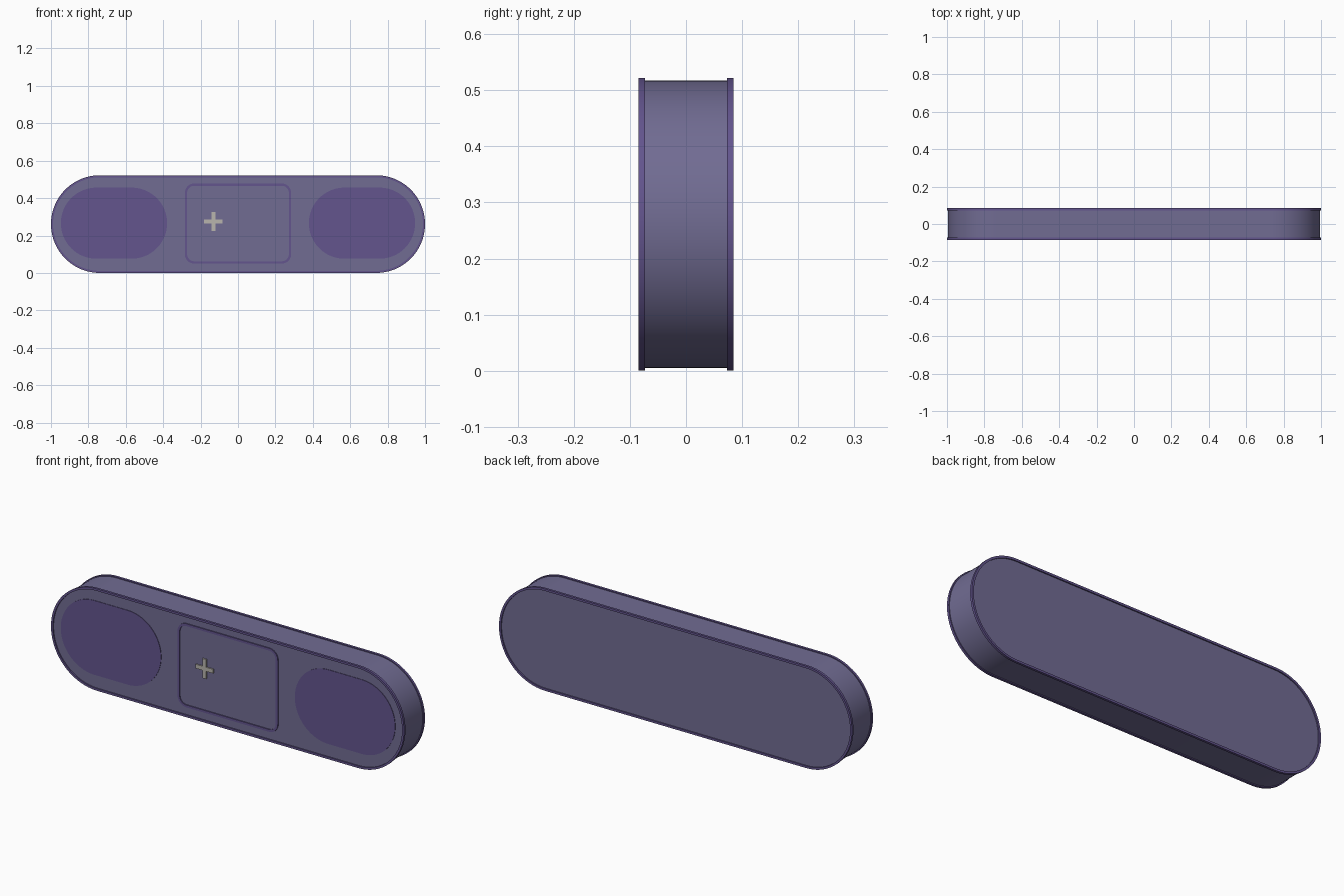
import bpy, bmesh
from math import sin, cos, pi, radians

if "Cube" in bpy.data.objects:
    bpy.data.objects.remove(bpy.data.objects["Cube"])

MID = 0.261  # height of the centre line


def material(name, rgb):
    m = bpy.data.materials.new(name)
    m.diffuse_color = (*rgb, 1)
    m.use_nodes = True
    m.node_tree.nodes["Principled BSDF"].inputs["Base Color"].default_value = m.diffuse_color
    return m


SHELL = material("shell_grey_violet", (0.165, 0.150, 0.290))
VIOLET = material("trim_violet", (0.125, 0.090, 0.270))
PALE = material("pale_grey", (0.48, 0.46, 0.42))


def rounded(cx, cz, hw, hh, r, n=24):
    """Rounded rectangle outline in the XZ plane."""
    pts = []
    for k, (sx, sz) in enumerate([(1, 1), (-1, 1), (-1, -1), (1, -1)]):
        for i in range(n + 1):
            a = (k + i / n) * pi / 2
            pts.append((cx + sx * (hw - r) + r * cos(a), cz + sz * (hh - r) + r * sin(a)))
    return pts


def finish(bm, name, mat):
    bmesh.ops.remove_doubles(bm, verts=bm.verts, dist=1e-5)
    bmesh.ops.recalc_face_normals(bm, faces=bm.faces)
    me = bpy.data.meshes.new(name)
    bm.to_mesh(me)
    bm.free()
    me.materials.append(mat)
    ob = bpy.data.objects.new(name, me)
    bpy.context.collection.objects.link(ob)
    bpy.ops.object.select_all(action='DESELECT')
    ob.select_set(True)
    bpy.context.view_layer.objects.active = ob
    bpy.ops.object.shade_smooth_by_angle(angle=radians(30))
    return ob


def slab(name, pts, y0, y1, mat):
    """Solid plate: outline extruded along y."""
    bm = bmesh.new()
    a, b = [[bm.verts.new((x, y, z)) for x, z in pts] for y in (y0, y1)]
    bm.faces.new(a)
    bm.faces.new(b)
    for i in range(len(pts)):
        bm.faces.new((a[i - 1], a[i], b[i], b[i - 1]))
    return finish(bm, name, mat)


def ring(name, cx, cz, hw, hh, r, w, y0, y1, mat):
    """Square-section band following a rounded rectangle, w wide."""
    bm = bmesh.new()
    outer = rounded(cx, cz, hw, hh, r)
    inner = rounded(cx, cz, hw - w, hh - w, r - w)
    loops = [[bm.verts.new((x, y, z)) for x, z in p]
             for p, y in ((outer, y0), (outer, y1), (inner, y1), (inner, y0))]
    for j in range(4):
        a, b = loops[j - 1], loops[j]
        for i in range(len(outer)):
            bm.faces.new((a[i - 1], a[i], b[i], b[i - 1]))
    return finish(bm, name, mat)


# Main pill-shaped body
slab("body", rounded(0, MID, 0.995, 0.256, 0.256), -0.079, 0.079, SHELL)

# Edge rims on front and back
for name, y in (("front_rim", -0.079), ("back_rim", 0.079)):
    ring(name, 0, MID, 1.0, 0.261, 0.261, 0.011, y - 0.006, y + 0.006, VIOLET)

# Oval pads on both ends of the front
for name, s in (("left_pad", -1), ("right_pad", 1)):
    slab(name, rounded(s * 0.663, 0.266, 0.284, 0.19, 0.19), -0.0815, -0.076, VIOLET)

# Raised frame in the centre
ring("centre_frame", 0, 0.264, 0.284, 0.214, 0.05, 0.012, -0.084, -0.076, VIOLET)

# Small plus-shaped button
L, T = 0.05, 0.0105
plus = [(T, T), (T, L), (-T, L), (-T, T), (-L, T), (-L, -T),
        (-T, -T), (-T, -L), (T, -L), (T, -T), (L, -T), (L, T)]
slab("plus_button", [(x - 0.132, z + 0.275) for x, z in plus], -0.085, -0.076, PALE)
